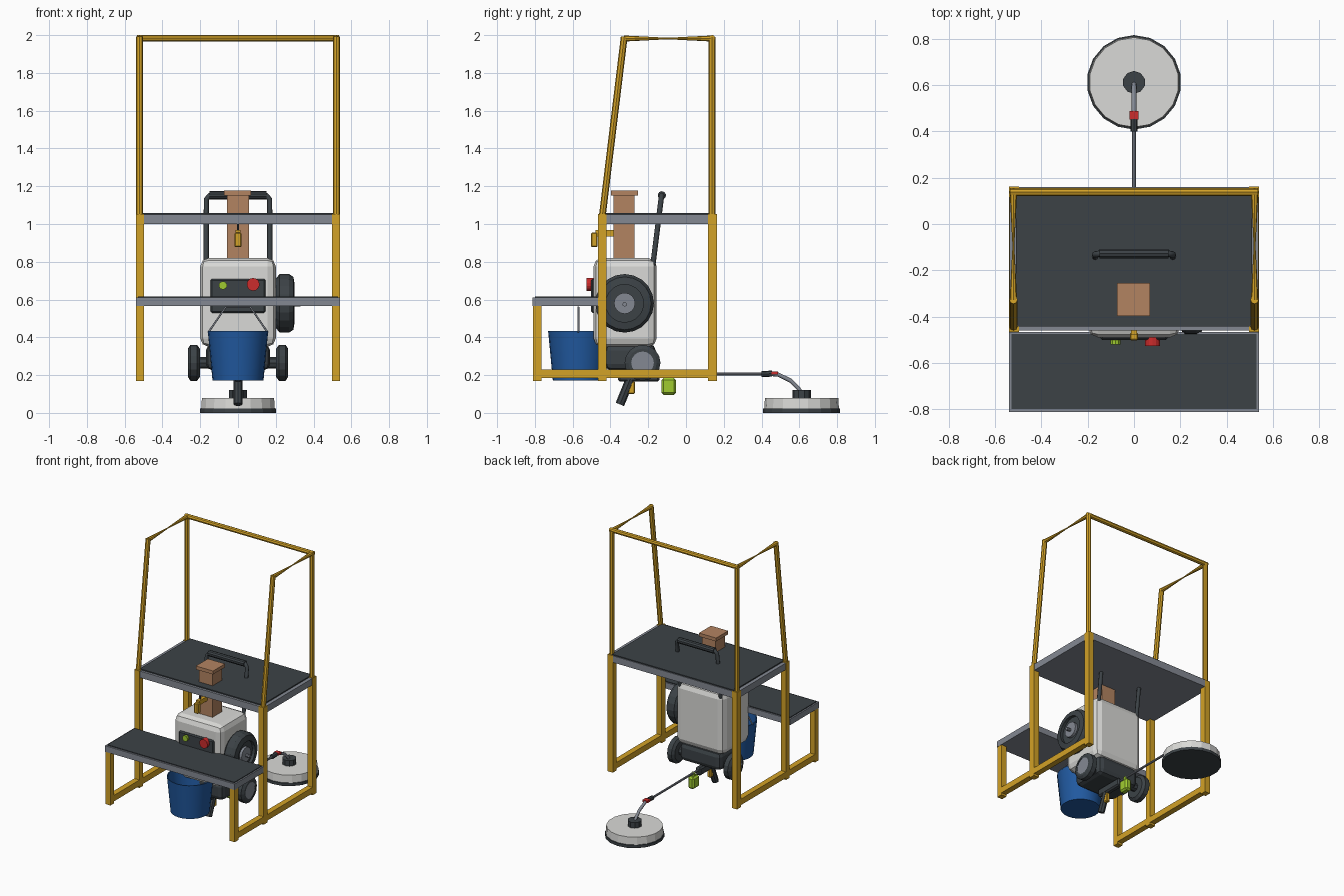
import bpy, bmesh, math
from mathutils import Vector

old = bpy.data.objects.get("Cube")
if old:
    bpy.data.objects.remove(old)


def material(name, rgb):
    m = bpy.data.materials.new(name)
    m.use_nodes = True
    m.diffuse_color = (*rgb, 1)
    m.node_tree.nodes["Principled BSDF"].inputs["Base Color"].default_value = (*rgb, 1)
    return m


YELLOW = material("safety_yellow", (0.65, 0.36, 0.02))
DARK = material("charcoal", (0.045, 0.055, 0.062))
GREY = material("steel_grey", (0.23, 0.25, 0.29))
WHITE = material("off_white", (0.7, 0.7, 0.68))
BROWN = material("timber_brown", (0.45, 0.23, 0.12))
BLUE = material("bucket_blue", (0.015, 0.1, 0.35))
RED = material("signal_red", (0.6, 0.025, 0.025))
GREEN = material("lime_green", (0.35, 0.6, 0.03))


def finish(bm, name, mat):
    bmesh.ops.recalc_face_normals(bm, faces=bm.faces)
    me = bpy.data.meshes.new(name)
    bm.to_mesh(me)
    bm.free()
    me.materials.append(mat)
    ob = bpy.data.objects.new(name, me)
    bpy.context.collection.objects.link(ob)
    return ob


def box(name, mat, xs, ys, zs, bevel=0, segments=2):
    """Box between the given limits, with optional rounded edges."""
    bm = bmesh.new()
    bmesh.ops.create_cube(bm, size=1)
    for v in bm.verts:
        v.co = [a + (b - a) * (c + 0.5) for (a, b), c in zip((xs, ys, zs), v.co)]
    if bevel:
        bmesh.ops.bevel(bm, geom=bm.edges[:], offset=bevel, segments=segments,
                        profile=0.5, affect='EDGES')
    return finish(bm, name, mat)


def rod(name, mat, p, q, r, r2=None, sides=8):
    """Cylinder or cone from p to q."""
    p, q = Vector(p), Vector(q)
    bm = bmesh.new()
    bmesh.ops.create_cone(bm, cap_ends=True, segments=sides, radius1=r,
                          radius2=r if r2 is None else r2, depth=(q - p).length)
    turn = (q - p).to_track_quat('Z', 'Y')
    for v in bm.verts:
        v.co = turn @ v.co + (p + q) / 2
    return finish(bm, name, mat)


def lathe(name, mat, profile, origin, axis, sides):
    """Spin (radius, height) points about an axis direction."""
    bm = bmesh.new()
    verts = [bm.verts.new((r, 0, h)) for r, h in profile]
    edges = [bm.edges.new(e) for e in zip(verts, verts[1:])]
    bmesh.ops.spin(bm, geom=verts + edges, cent=(0, 0, 0), axis=(0, 0, 1),
                   angle=math.tau, steps=sides, use_duplicate=False)
    bmesh.ops.remove_doubles(bm, verts=bm.verts, dist=0.0005)
    turn = Vector(axis).to_track_quat('Z', 'Y')
    for v in bm.verts:
        v.co = turn @ v.co + Vector(origin)
    return finish(bm, name, mat)


def path(name, mat, points, r, sides=8):
    """Chain of rods that follows the points as one tube."""
    cu = bpy.data.curves.new(name, 'CURVE')
    cu.dimensions = '3D'
    cu.bevel_depth = r
    cu.bevel_resolution = sides // 4
    cu.use_fill_caps = True
    s = cu.splines.new('POLY')
    s.points.add(len(points) - 1)
    for pt, co in zip(s.points, points):
        pt.co = (*co, 1)
    cu.materials.append(mat)
    ob = bpy.data.objects.new(name, cu)
    bpy.context.collection.objects.link(ob)


# Platforms: steel trays with dark treads
box("upper_deck", GREY, (-0.537, 0.537), (-0.46, 0.16), (1.0, 1.05))
box("upper_tread", DARK, (-0.51, 0.51), (-0.442, 0.155), (1.05, 1.058))
box("step_deck", GREY, (-0.541, 0.541), (-0.813, -0.466), (0.565, 0.61))
box("step_tread", DARK, (-0.53, 0.53), (-0.8, -0.475), (0.61, 0.616))

# Side frames and guard rails
for side, s in (("left", 1), ("right", -1)):
    xs = sorted((s * 0.497, s * 0.54))
    box(side + "_rear_leg", YELLOW, xs, (0.117, 0.163), (0.17, 1.052))
    box(side + "_front_leg", YELLOW, xs, (-0.465, -0.42), (0.17, 1.052))
    box(side + "_step_leg", YELLOW, xs, (-0.81, -0.766), (0.17, 0.567))
    box(side + "_bottom_rail", YELLOW, xs, (-0.8, 0.15), (0.185, 0.23))
    x = s * 0.521
    rear, front = Vector((x, 0.138, 1.982)), Vector((x, -0.328, 1.982))
    mid = (rear + front) / 2
    rod(side + "_rear_post", YELLOW, (x, 0.138, 1.05), (x, 0.138, 1.99), 0.018)
    rod(side + "_front_post", YELLOW, (x, -0.442, 1.05), (x, -0.327, 1.992), 0.018)
    rod(side + "_top_rail_rear", YELLOW, rear, mid, 0.016, 0.004)
    rod(side + "_top_rail_front", YELLOW, front, mid, 0.016, 0.004)
rod("rear_top_rail", YELLOW, (-0.535, 0.138, 1.984), (0.535, 0.138, 1.984), 0.017)

# Washer body and control panel
box("washer_body", WHITE, (-0.2, 0.2), (-0.49, -0.155), (0.35, 0.82), 0.045)
box("washer_base", DARK, (-0.17, 0.17), (-0.43, -0.16), (0.225, 0.365), 0.035)
box("control_panel", DARK, (-0.145, 0.145), (-0.502, -0.48), (0.53, 0.71), 0.008, 1)
rod("stop_button", RED, (0.08, -0.49, 0.68), (0.08, -0.527, 0.68), 0.034, sides=14)
rod("start_button", GREEN, (-0.08, -0.49, 0.675), (-0.08, -0.52, 0.675), 0.022, sides=10)

# Running wheels
tyre = [(0, 0), (0.075, 0), (0.095, 0.015), (0.095, 0.05), (0.075, 0.063), (0.06, 0.063)]
for side, s in (("left", 1), ("right", -1)):
    lathe(side + "_tyre", DARK, tyre, (s * 0.202, -0.23, 0.265), (s, 0, 0), 16)
    rod(side + "_wheel_disc", GREY, (s * 0.24, -0.23, 0.265), (s * 0.262, -0.23, 0.265),
        0.062, sides=16)
rod("axle", DARK, (-0.21, -0.23, 0.265), (0.21, -0.23, 0.265), 0.03)

# Hose reel on the left side
reel = [(0, 0), (0.13, 0), (0.155, 0.02), (0.155, 0.07), (0.14, 0.093),
        (0.1, 0.1), (0.1, 0.078), (0, 0.078)]
lathe("hose_reel", DARK, reel, (0.2, -0.325, 0.58), (1, 0, 0), 20)
rod("reel_hub", GREY, (0.27, -0.325, 0.58), (0.297, -0.325, 0.58), 0.056, sides=16)
rod("reel_spindle", GREY, (0.29, -0.325, 0.575), (0.33, -0.325, 0.575), 0.012)

# Push handle
path("push_handle", DARK, [(-0.168, -0.178, 0.76), (-0.168, -0.132, 1.13),
                           (-0.15, -0.128, 1.152), (0.15, -0.128, 1.152),
                           (0.168, -0.132, 1.13), (0.168, -0.178, 0.76)], 0.014)
rod("handle_grip", DARK, (-0.15, -0.128, 1.152), (0.15, -0.128, 1.152), 0.022, sides=10)

# Timber post, cap and hook
box("timber_post", BROWN, (-0.057, 0.057), (-0.385, -0.272), (0.8, 1.155))
box("post_cap", BROWN, (-0.073, 0.07), (-0.398, -0.255), (1.152, 1.178))
box("hook_arm", YELLOW, (-0.014, 0.014), (-0.48, -0.38), (0.935, 0.968))
box("hook_tap", YELLOW, (-0.018, 0.018), (-0.503, -0.468), (0.877, 0.955), 0.006, 1)
rod("hook_stay", DARK, (0, -0.45, 0.96), (0, -0.45, 1.0), 0.005)

# Bucket with wire handle
bucket = lathe("bucket", BLUE, [(0, 0), (0.135, 0), (0.16, 0.262), (0.153, 0.262),
                                (0.13, 0.012), (0, 0.012)], (0, -0.57, 0.172), (0, 0, 1), 24)
bpy.context.view_layer.objects.active = bucket
bucket.select_set(True)
bpy.ops.object.shade_smooth_by_angle(angle=math.radians(35))
path("bucket_handle", GREY, [(-0.158, -0.57, 0.425), (-0.065, -0.57, 0.56),
                             (0.065, -0.57, 0.56), (0.158, -0.57, 0.425)], 0.005)

# Spray gun and lance
rod("gun_grip", DARK, (0, -0.35, 0.045), (0, -0.295, 0.18), 0.024)
box("gun_body", DARK, (-0.022, 0.022), (-0.36, -0.14), (0.165, 0.225), 0.01, 1)
box("gun_trigger", YELLOW, (-0.015, 0.015), (-0.307, -0.27), (0.1, 0.168), 0.006, 1)
box("detergent_bottle", GREEN, (-0.025, 0.025), (-0.13, -0.052), (0.095, 0.185), 0.012, 1)
rod("bottle_neck", GREEN, (0, -0.09, 0.18), (0, -0.09, 0.21), 0.014)
rod("lance", GREY, (0, -0.15, 0.205), (0, 0.42, 0.205), 0.008)
rod("lance_coupling", DARK, (0, 0.4, 0.205), (0, 0.455, 0.208), 0.016)
box("coupling_latch", RED, (-0.02, 0.02), (0.452, 0.488), (0.202, 0.218))
path("bent_lance", GREY, [(0, 0.44, 0.207), (0, 0.49, 0.202), (0, 0.555, 0.17),
                          (0, 0.595, 0.13), (0, 0.612, 0.1)], 0.011)

# Rotary surface cleaner
rod("cleaner_skirt", DARK, (0, 0.612, 0), (0, 0.612, 0.022), 0.204, sides=18)
rod("cleaner_cover", WHITE, (0, 0.612, 0.02), (0, 0.612, 0.078), 0.198, 0.194, sides=18)
rod("cleaner_hub", DARK, (0, 0.612, 0.075), (0, 0.612, 0.12), 0.049, sides=10)
